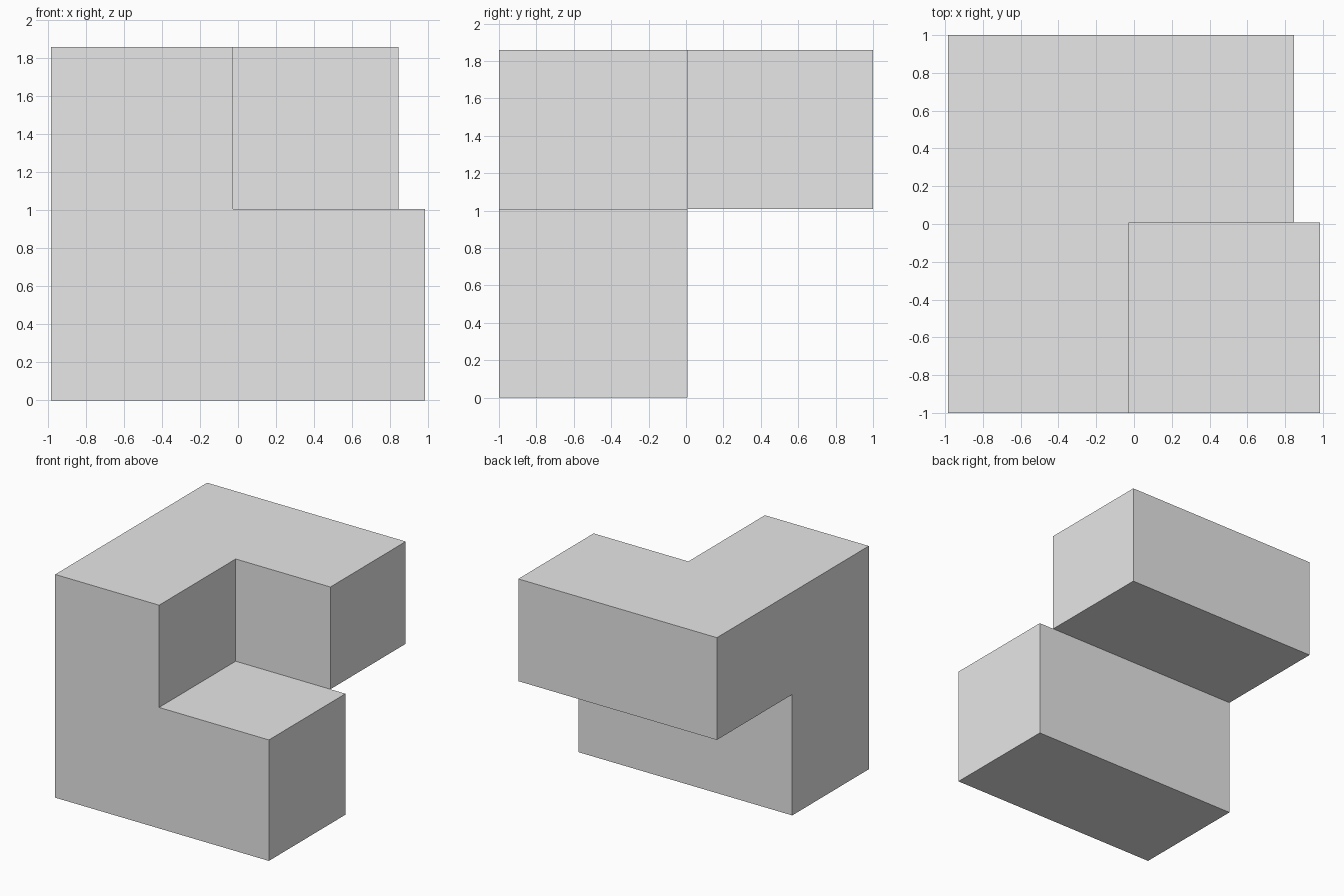
import bpy
import bmesh
import math
from itertools import product
from mathutils import Vector

cube = bpy.data.objects.get("Cube")
if cube:
    bpy.data.objects.remove(cube, do_unlink=True)

# Planes that divide the solid into rectangular cells
PLANES = ((-0.985, -0.027, 0.846, 0.985), (-1.0, 0.008, 1.0), (0.0, 1.008, 1.86))


def is_solid(cell):
    """Front base, left column above it, and overhanging back bar."""
    x, y, z = cell
    base = x in (0, 1, 2) and y == 0 and z == 0
    column = x == 0 and y == 0 and z == 1
    back_bar = x in (0, 1) and y == 1 and z == 1
    return base or column or back_bar


def add_skin(bm, cell):
    """Add the cell's faces that border empty space, wound outward."""
    for axis, side in product(range(3), (0, 1)):
        neighbour = list(cell)
        neighbour[axis] += 1 if side else -1
        if is_solid(neighbour):
            continue
        u, v = (axis + 1) % 3, (axis + 2) % 3
        corners = []
        for du, dv in ((0, 0), (1, 0), (1, 1), (0, 1)):
            index = list(cell)
            index[axis] += side
            index[u] += du
            index[v] += dv
            corners.append(Vector([PLANES[i][index[i]] for i in range(3)]))
        if not side:
            corners.reverse()
        bm.faces.new([bm.verts.new(co) for co in corners])


# Single solid with flat outer faces
bm = bmesh.new()
for cell in product(*(range(len(p) - 1) for p in PLANES)):
    if is_solid(cell):
        add_skin(bm, cell)
bmesh.ops.remove_doubles(bm, verts=bm.verts, dist=0.0001)
bmesh.ops.dissolve_limit(bm, angle_limit=math.radians(1),
                         verts=bm.verts, edges=bm.edges)
mesh = bpy.data.meshes.new("stepped_block")
bm.to_mesh(mesh)
bm.free()
block = bpy.data.objects.new("stepped_block", mesh)
bpy.context.collection.objects.link(block)

# Plain grey
grey = bpy.data.materials.new("light_grey")
grey.use_nodes = True
grey.diffuse_color = (0.8, 0.8, 0.8, 1.0)
grey.node_tree.nodes["Principled BSDF"].inputs["Base Color"].default_value = grey.diffuse_color
mesh.materials.append(grey)
